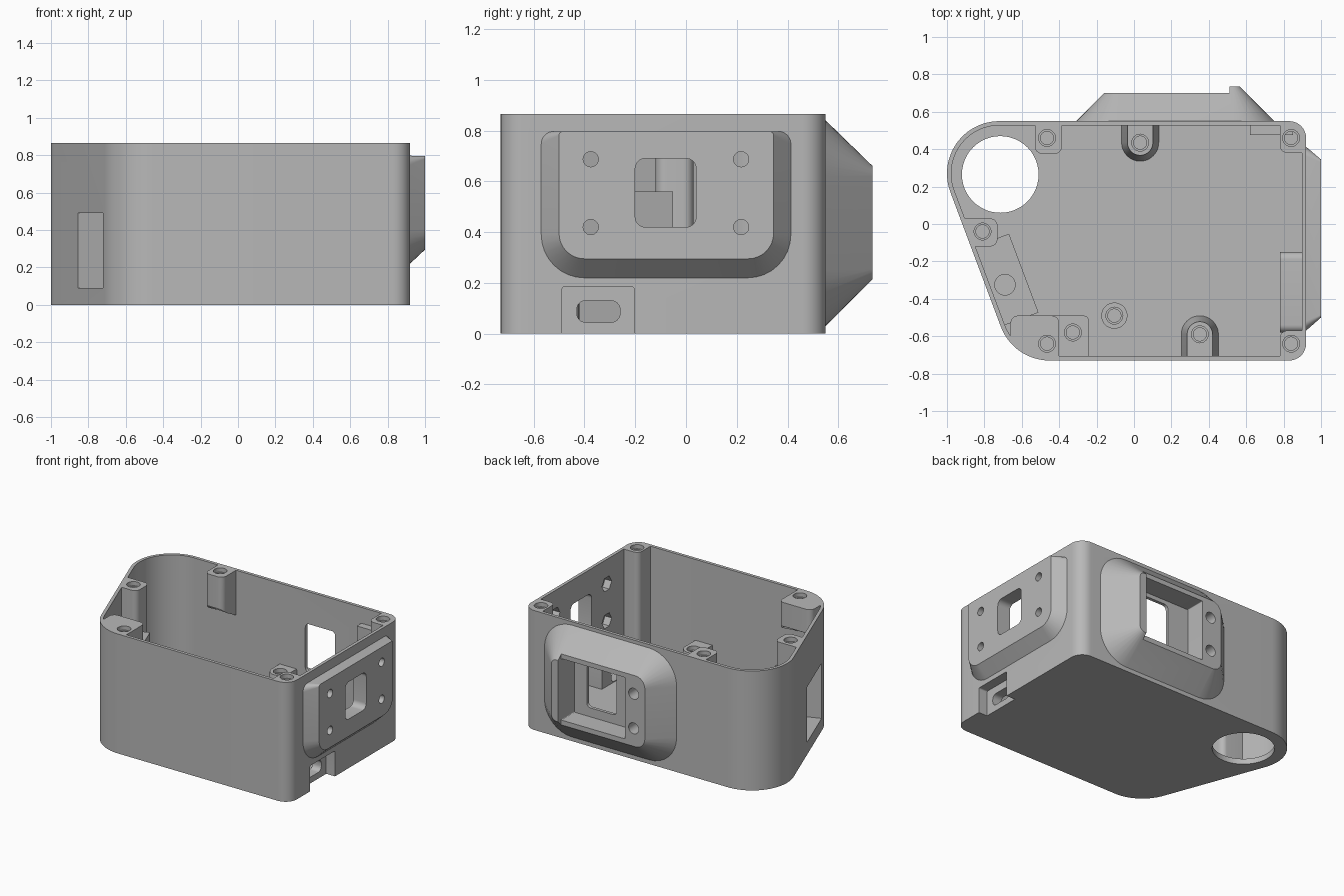
import bpy, bmesh
from math import sin, cos, radians

cube = bpy.data.objects.get("Cube")
if cube:
    bpy.data.objects.remove(cube, do_unlink=True)

grey = bpy.data.materials.new("plain grey")
grey.use_nodes = True
grey.diffuse_color = (0.48, 0.48, 0.48, 1)
grey.node_tree.nodes["Principled BSDF"].inputs["Base Color"].default_value = (0.48, 0.48, 0.48, 1)

HEIGHT, FLOOR, WALL = 0.865, 0.04, 0.023
parts = []


# ---- 2D profiles ----
def arc(cx, cy, r, a0, a1, n=8):
    return [(cx + r * cos(radians(a0 + (a1 - a0) * i / n)),
             cy + r * sin(radians(a0 + (a1 - a0) * i / n))) for i in range(n + 1)]


def circle(cx, cy, r, n=32):
    return arc(cx, cy, r, 0, 360, n)[:-1]


def rrect(x0, x1, y0, y1, low=0.02, high=None):
    """Rounded rectangle with its own radius for the low and high corners."""
    high = low if high is None else high
    return (arc(x1 - high, y1 - high, high, 0, 90) + arc(x0 + high, y1 - high, high, 90, 180)
            + arc(x0 + low, y0 + low, low, 180, 270) + arc(x1 - low, y0 + low, low, 270, 360))


def outline(inset=0.0):
    """Plan of the case: two small corners, two big ones, one slanted side."""
    return (arc(0.83, 0.46, 0.09 - inset, 0, 90) + arc(-0.72, 0.27, 0.28 - inset, 90, 200.56, 24)
            + arc(-0.45, -0.45, 0.28 - inset, 200.56, 270, 16)
            + arc(0.83, -0.64, 0.09 - inset, 270, 360))


def u_shape(cx, cy, r, wall):
    """Half round facing away from a wall, straight legs running to it."""
    side = 180 if wall > cy else 0
    tip = arc(cx, cy, r, side, side + 180, 16)
    return tip + [(tip[-1][0], wall), (tip[0][0], wall)]


# ---- solids ----
def prism(name, pts, lo, hi, axis="Z", end=None, keep=True):
    place = {"X": lambda a, b, c: (c, a, b), "Y": lambda a, b, c: (a, c, b),
             "Z": lambda a, b, c: (a, b, c)}[axis]
    bm = bmesh.new()
    first = [bm.verts.new(place(a, b, lo)) for a, b in pts]
    last = [bm.verts.new(place(a, b, hi)) for a, b in (end or pts)]
    bm.faces.new(first)
    bm.faces.new(last)
    for i in range(len(first)):
        j = (i + 1) % len(first)
        bm.faces.new((first[i], first[j], last[j], last[i]))
    bmesh.ops.recalc_face_normals(bm, faces=bm.faces)
    mesh = bpy.data.meshes.new(name)
    bm.to_mesh(mesh)
    bm.free()
    mesh.materials.append(grey)
    obj = bpy.data.objects.new(name, mesh)
    bpy.context.collection.objects.link(obj)
    if keep:
        parts.append(obj)
    return obj


def combine(targets, pts, lo, hi, axis="Z", end=None, op="DIFFERENCE"):
    """Cut a prism out of each target, or trim the targets to it."""
    tool = prism("cutter", pts, lo, hi, axis, end, keep=False)
    tool.hide_render = True
    for obj in targets:
        mod = obj.modifiers.new("cut", "BOOLEAN")
        mod.operation, mod.object, mod.solver = op, tool, "EXACT"
        graph = bpy.context.evaluated_depsgraph_get()
        mesh = bpy.data.meshes.new_from_object(obj.evaluated_get(graph))
        obj.modifiers.clear()
        obj.data = mesh
    bpy.data.objects.remove(tool, do_unlink=True)


def trim(obj):
    combine([obj], outline(WALL - 0.002), -0.1, 1.0, op="INTERSECT")


def screw_hole(obj, x, y, top):
    combine([obj], circle(x, y, 0.045), top - 0.03, top + 0.1)
    combine([obj], circle(x, y, 0.035), top - 0.2, top + 0.1)


# ---- open case with round floor hole ----
body = prism("case_body", outline(), 0, HEIGHT)
combine([body], outline(WALL), FLOOR, 1.0)
combine([body], circle(-0.715, 0.265, 0.205, 48), -0.1, 0.1)

# ---- screw posts under the rim; sloped ones taper back to their wall ----
posts = [("rear_right_post", (0.78, 1.0, 0.38, 0.7), (0.84, 0.46), FLOOR, None),
         ("front_right_post", (0.78, 1.0, -0.9, -0.57), (0.84, -0.64), FLOOR, None),
         ("rear_left_post", (-0.53, -0.385, 0.375, 0.6), (-0.465, 0.46), 0.5, 0.53),
         ("side_left_post", (-1.1, -0.73, -0.12, 0.03), (-0.81, -0.04), FLOOR, None),
         ("front_left_post", (-0.66, -0.4, -0.8, -0.49), (-0.465, -0.64), 0.5, -0.71)]
for name, box, hole, base, wall in posts:
    post = prism(name, rrect(*box, 0.04), base - 0.005, HEIGHT)
    if wall is not None:
        for v in post.data.vertices:
            if v.co.z < HEIGHT - 0.1:
                v.co.z += 0.9 * abs(v.co.y - wall)
    trim(post)
    screw_hole(post, *hole, HEIGHT)

# ---- low standoffs on the floor ----
for name, x, y, wall in (("rear_standoff", 0.033, 0.435, 0.53), ("front_standoff", 0.352, -0.59, -0.712)):
    boss = prism(name, u_shape(x, y, 0.1, wall), FLOOR - 0.005, 0.28, end=u_shape(x, y, 0.068, wall))
    screw_hole(boss, x, y, 0.28)
round_boss = prism("round_standoff", circle(-0.105, -0.49, 0.07), FLOOR - 0.005, 0.25)
screw_hole(round_boss, -0.105, -0.49, 0.25)
block = prism("corner_standoff", rrect(-0.6, -0.24, -0.8, -0.49, 0.03), FLOOR - 0.005, 0.28)
trim(block)
screw_hole(block, -0.327, -0.58, 0.28)
shelf = prism("rear_shelf", rrect(0.62, 0.85, 0.475, 0.6, 0.005), 0.2, 0.75)
trim(shelf)


# ---- pocket in the slanted side ----
def slanted(s0, s1, d0, d1):
    return [(-0.982 + 0.351 * s + 0.936 * d, 0.172 - 0.936 * s + 0.351 * d)
            for s, d in ((s0, d0), (s1, d0), (s1, d1), (s0, d1))]


pocket = prism("slanted_pocket", slanted(0.32, 0.77, 0.01, 0.215), FLOOR - 0.005, 0.56)
trim(pocket)
combine([pocket, body], slanted(0.36, 0.74, -0.1, 0.16), 0.09, 0.49)
combine([pocket], circle(-0.69, -0.325, 0.055), 0.4, 0.7)

# ---- tapered housing on the rear face ----
housing = prism("rear_housing", rrect(-0.31, 0.75, 0.03, 0.84, 0.22), 0.55, 0.735, "Y",
                end=rrect(-0.125, 0.565, 0.215, 0.66, 0.04))
combine([housing], rrect(-0.6, 0.51, -0.2, 1.1, 0.01), 0.70, 0.9, "Y")
combine([housing], rrect(0.0, 0.51, 0.215, 0.66, 0.005), 0.4, 0.9, "Y")
combine([body], rrect(0.17, 0.41, 0.28, 0.63, 0.03), 0.45, 0.6, "Y")
for z in (0.31, 0.56):
    combine([housing], circle(-0.07, z, 0.04), 0.58, 0.9, "Y")

# ---- mounting pad on the right face, with nut pockets inside ----
pad = prism("side_mount_pad", rrect(-0.57, 0.413, 0.22, 0.797, 0.17, 0.05), 0.92, 1.0, "X",
            end=rrect(-0.5, 0.345, 0.295, 0.796, 0.1, 0.015))
combine([pad, body], rrect(-0.2, 0.04, 0.42, 0.69, 0.04), 0.8, 1.1, "X")
for y in (-0.375, 0.217):
    for z in (0.42, 0.687):
        combine([pad, body], circle(y, z, 0.03, 24), 0.85, 1.1, "X")
        combine([pad, body], circle(y, z, 0.055, 6), 0.85, 0.95, "X")

# ---- connector notch at the foot of the right face ----
cover = prism("connector_cover", rrect(-0.58, -0.15, -0.1, 0.22, 0.04), 0.78, 0.902, "X")
combine([cover], rrect(0.5, 1.0, -0.9, 0.5, 0.01), FLOOR - 0.005, 0.5, op="INTERSECT")
combine([cover, body], rrect(-0.488, -0.204, -0.2, 0.185, 0.01), 0.85, 1.1, "X")
combine([cover], rrect(-0.43, -0.26, 0.045, 0.13, 0.035), 0.7, 1.0, "X")

# ---- smooth the rounded walls, keep edges crisp ----
bpy.ops.object.select_all(action="DESELECT")
for obj in parts:
    obj.select_set(True)
bpy.context.view_layer.objects.active = body
bpy.ops.object.shade_smooth_by_angle(angle=radians(30))
